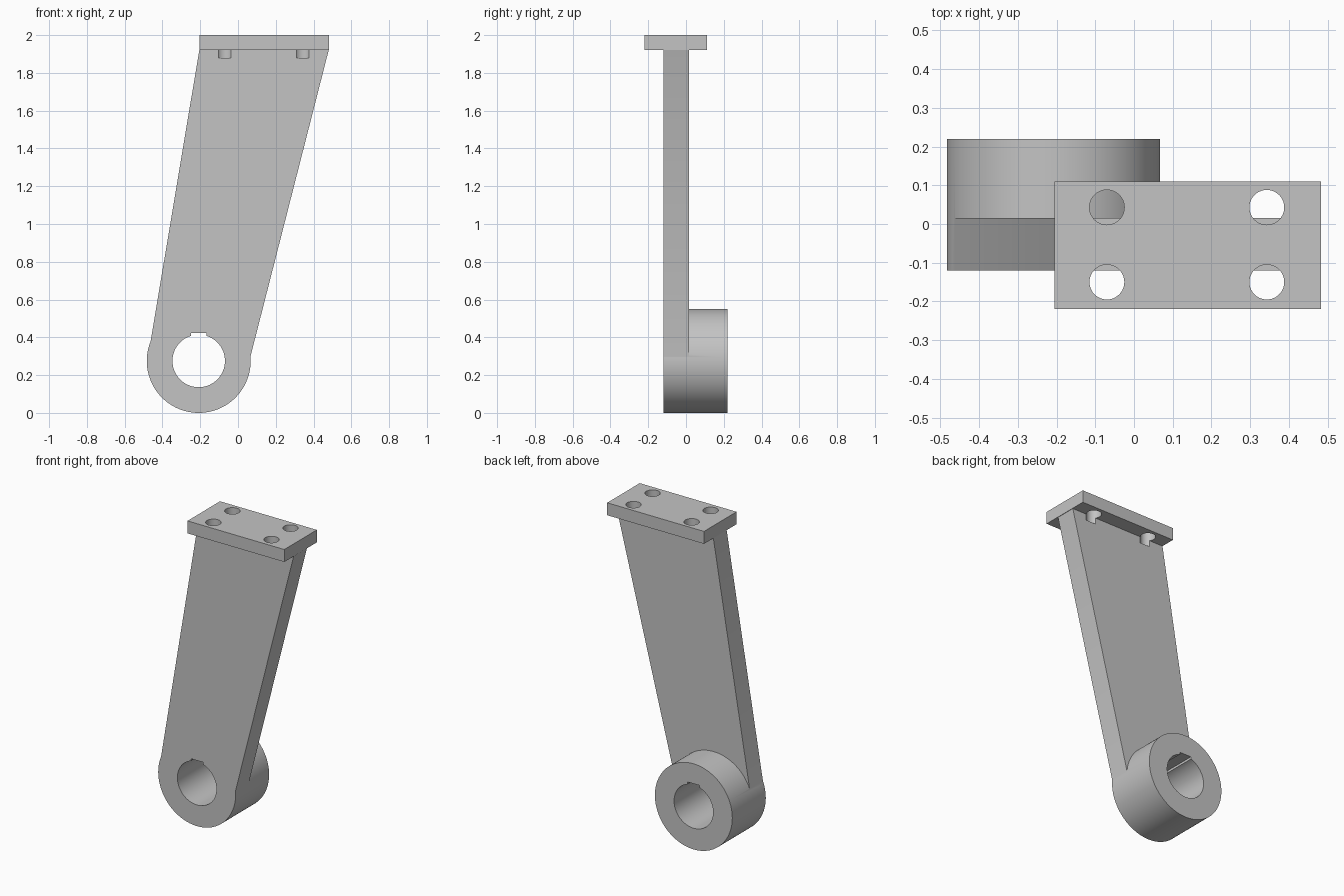
import bpy, bmesh, math

if "Cube" in bpy.data.objects:
    bpy.data.objects.remove(bpy.data.objects["Cube"], do_unlink=True)

grey = bpy.data.materials.new("plain grey")
grey.use_nodes = True
COLOUR = (0.55, 0.55, 0.55, 1)
grey.diffuse_color = COLOUR
grey.node_tree.nodes["Principled BSDF"].inputs["Base Color"].default_value = COLOUR

CX, CZ, R = -0.208, 0.275, 0.275      # hub centre and radius
FRONT, ARM_BACK, HUB_BACK = -0.12, 0.015, 0.22
PLATE_Z = 1.92


def prism(name, points, offset):
    """Extrude a flat polygon of 3D points along offset."""
    bm = bmesh.new()
    face = bm.faces.new([bm.verts.new(p) for p in points])
    ext = bmesh.ops.extrude_face_region(bm, geom=[face], use_keep_orig=True)
    bmesh.ops.translate(bm, vec=offset, verts=[v for v in ext["geom"] if isinstance(v, bmesh.types.BMVert)])
    bmesh.ops.recalc_face_normals(bm, faces=bm.faces)
    mesh = bpy.data.meshes.new(name)
    bm.to_mesh(mesh)
    bm.free()
    mesh.materials.append(grey)
    obj = bpy.data.objects.new(name, mesh)
    bpy.context.collection.objects.link(obj)
    return obj


def circle(cx, cy, r, n):
    return [(cx + r * math.cos(2 * math.pi * i / n), cy + r * math.sin(2 * math.pi * i / n)) for i in range(n)]


def side_prism(name, pts, y0, y1):
    return prism(name, [(x, y0, z) for x, z in pts], (0, y1 - y0, 0))


def flat_prism(name, pts, z0, z1):
    return prism(name, [(x, y, z0) for x, y in pts], (0, 0, z1 - z0))


def rect(x0, x1, y0, y1):
    return [(x0, y0), (x1, y0), (x1, y1), (x0, y1)]


def boolean(obj, tool, operation):
    mod = obj.modifiers.new(operation.lower(), "BOOLEAN")
    mod.object, mod.operation, mod.solver = tool, operation, "EXACT"


# Leaning arm with round hub
arm = side_prism("arm_and_hub", [(-0.48, CZ), (0.06, CZ), (0.48, PLATE_Z), (-0.205, PLATE_Z)], FRONT, ARM_BACK)
hub = side_prism("hub_tool", circle(CX, CZ, R, 96), FRONT, HUB_BACK)
boolean(arm, hub, "UNION")

# Shaft bore and its keyway
bore = side_prism("bore_cutter", circle(CX, CZ, 0.139, 72), -0.4, 0.4)
key = side_prism("keyway_cutter", rect(CX - 0.042, CX + 0.042, CZ, 0.422), -0.4, 0.4)
boolean(arm, bore, "DIFFERENCE")
boolean(arm, key, "DIFFERENCE")

# Mounting plate with four bolt holes that bite into the arm
plate = flat_prism("mounting_plate", rect(-0.205, 0.483, -0.22, 0.11), PLATE_Z, 2)
helpers = [hub, bore, key]
for x in (-0.07, 0.343):
    for y in (-0.15, 0.043):
        hole = flat_prism("bolt_hole_cutter", circle(x, y, 0.045, 40), 1.88, 2.1)
        boolean(plate, hole, "DIFFERENCE")
        boolean(arm, hole, "DIFFERENCE")
        helpers.append(hole)

# Bake the cuts, drop the helpers and smooth the round walls
for obj in (arm, plate):
    bpy.ops.object.select_all(action="DESELECT")
    obj.select_set(True)
    bpy.context.view_layer.objects.active = obj
    for mod in list(obj.modifiers):
        bpy.ops.object.modifier_apply(modifier=mod.name)
    bpy.ops.object.shade_smooth_by_angle(angle=math.radians(25))
for helper in helpers:
    bpy.data.objects.remove(helper, do_unlink=True)
